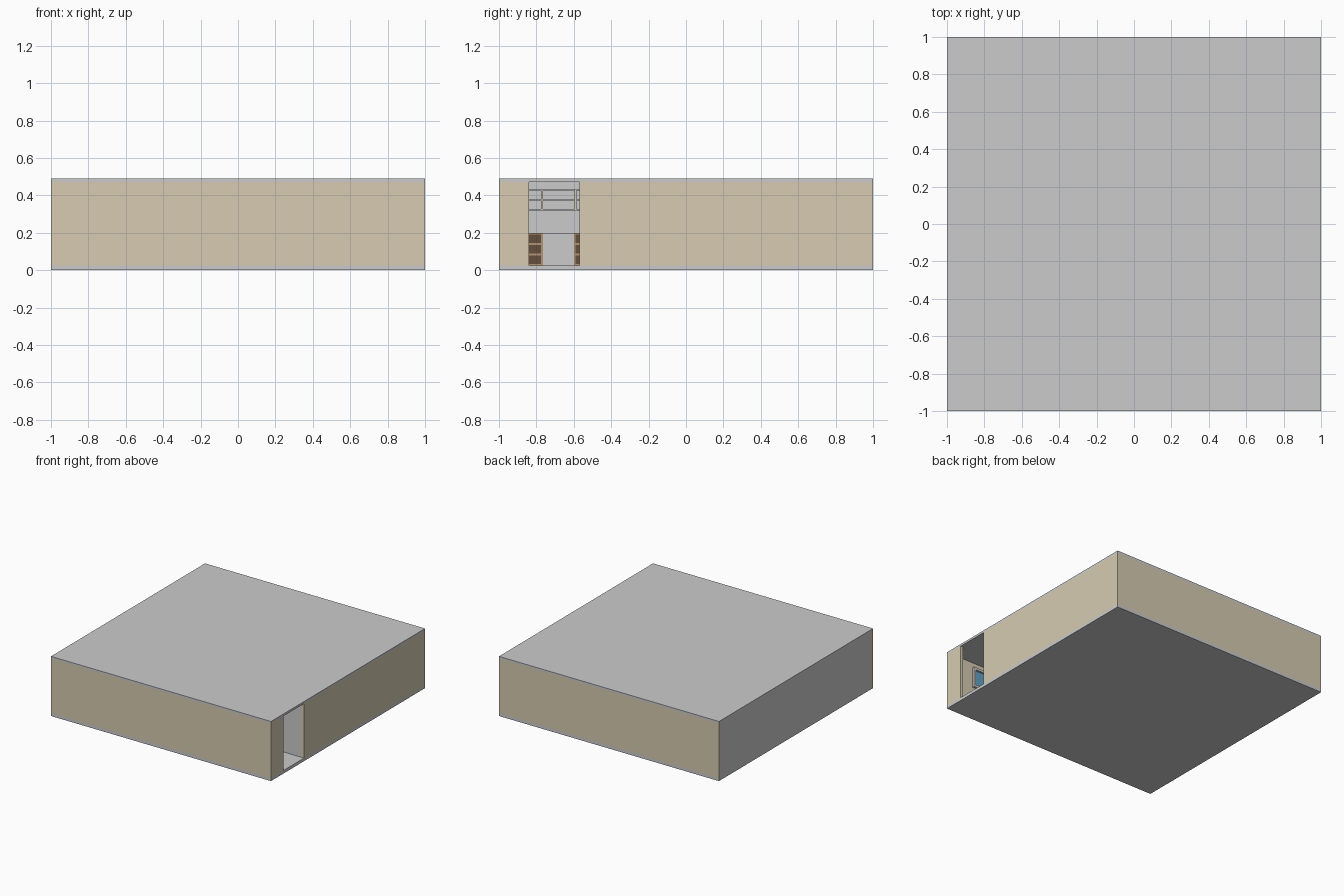
import bpy

if "Cube" in bpy.data.objects:
    bpy.data.objects.remove(bpy.data.objects["Cube"])


def material(name, rgb):
    m = bpy.data.materials.new(name)
    m.diffuse_color = (*rgb, 1)
    m.use_nodes = True
    m.node_tree.nodes["Principled BSDF"].inputs["Base Color"].default_value = m.diffuse_color
    return m


BEIGE = material("beige", (0.68, 0.60, 0.44))
BROWN = material("brown", (0.13, 0.08, 0.045))
WOOD = material("wood", (0.45, 0.30, 0.18))
BLUE = material("blue", (0.12, 0.35, 0.55))


def box(name, x, y, z, mat=None):
    """Box from (min, max) ranges on each axis."""
    bpy.ops.mesh.primitive_cube_add(
        size=1, location=[(a + b) / 2 for a, b in (x, y, z)])
    ob = bpy.context.object
    ob.name = name
    ob.scale = [b - a for a, b in (x, y, z)]
    bpy.ops.object.transform_apply(location=False, rotation=False, scale=True)
    if mat:
        ob.data.materials.append(mat)
    return ob


T = 0.025
Z0, Z1, TOP = 0.025, 0.472, 0.49
WALL = (Z0, Z1)

# floor and roof slabs
box("floor_slab", (-1, 1), (-1, 1), (0, Z0))
box("roof_slab", (-1, 1), (-1, 1), (Z1, TOP))

# outer walls; the right wall leaves a full-height doorway
box("front_wall", (-1, 1), (-1, -1 + T), WALL, BEIGE)
box("back_wall", (-1, 1), (1 - T, 1), WALL, BEIGE)
box("left_wall", (-1, -1 + T), (-1 + T, 1 - T), WALL)
box("right_wall_short", (1 - T, 1), (-1 + T, -0.84), WALL, BEIGE)
box("right_wall_long", (1 - T, 1), (-0.57, 1 - T), WALL, BEIGE)

# grey partition beside the doorway
box("entry_partition", (0.70, 1 - T), (-0.57, -0.55), WALL)

# framed window panel on the inside of the front wall
yi = -1 + T
box("window_glass", (0.37, 0.75), (yi, yi + 0.005), (0.28, 0.41), BLUE)
for x in ((0.35, 0.37), (0.75, 0.77)):
    box("window_side", x, (yi, yi + 0.02), (0.26, 0.43))
for z in ((0.26, 0.28), (0.41, 0.43)):
    box("window_rail", (0.37, 0.75), (yi, yi + 0.02), z)

# kitchen along the left wall: drawer units either side of a cooker
kx0, kx1 = -1 + T, -0.76
for y0, y1 in ((-0.975, -0.765), (-0.60, -0.39)):
    box("drawer_unit", (kx0, kx1), (y0, y1), (Z0, 0.20), WOOD)
    for i in range(3):
        z = 0.034 + i * 0.056
        box("drawer_front", (kx1, kx1 + 0.008), (y0 + 0.01, y1 - 0.01),
            (z, z + 0.044), BROWN)
box("cooker", (kx0, kx1), (-0.765, -0.60), (Z0, 0.20))

# wall shelves and uprights above
for z in (0.32, 0.373, 0.425):
    box("wall_shelf", (kx0, -0.85), (-0.975, -0.39), (z, z + 0.006))
for y in (-0.775, -0.595):
    box("shelf_upright", (kx0, -0.845), (y, y + 0.01), (0.325, 0.426), BEIGE)
